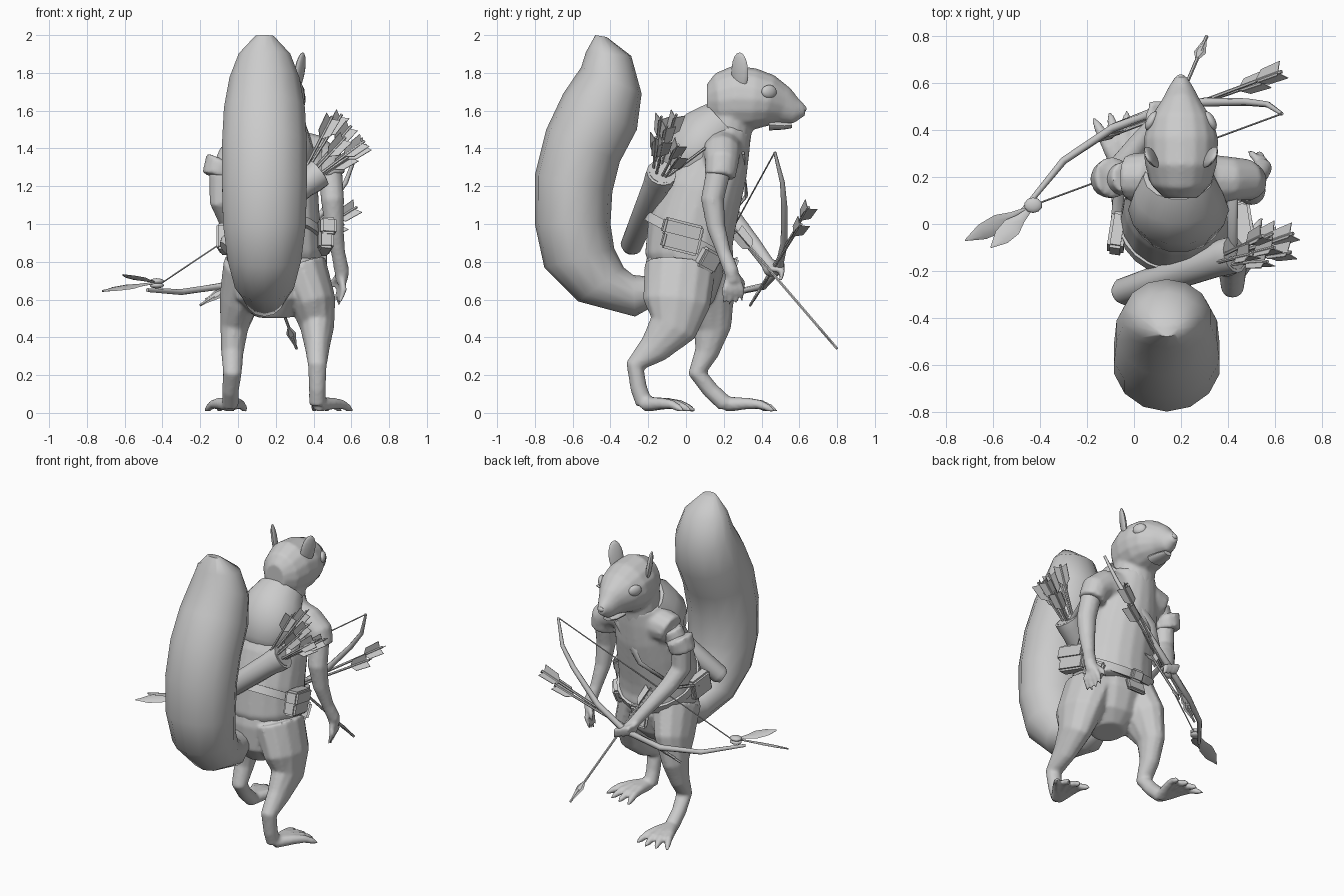
import bpy, bmesh, math
from mathutils import Vector, Matrix

cube = bpy.data.objects.get("Cube")
if cube:
    bpy.data.objects.remove(cube)

grey = bpy.data.materials.new("plain grey")
grey.use_nodes = True
COLOUR = (0.6, 0.6, 0.6, 1)
grey.diffuse_color = COLOUR
grey.node_tree.nodes["Principled BSDF"].inputs["Base Color"].default_value = COLOUR
MID = 0.19  # centre line of the body


def finish(name, bm, angle=50, voxel=0):
    bmesh.ops.recalc_face_normals(bm, faces=bm.faces)
    me = bpy.data.meshes.new(name)
    bm.to_mesh(me)
    bm.free()
    me.materials.append(grey)
    for p in me.polygons:
        p.use_smooth = True
    me.set_sharp_from_angle(angle=math.radians(angle))
    ob = bpy.data.objects.new(name, me)
    bpy.context.collection.objects.link(ob)
    if voxel:
        rm = ob.modifiers.new("fuse", 'REMESH')
        rm.mode, rm.voxel_size, rm.use_smooth_shade = 'VOXEL', voxel, True
        sm = ob.modifiers.new("soften", 'SMOOTH')
        sm.factor, sm.iterations = 0.5, 4
    return ob


def loft(bm, rings, sides=12, caps=True):
    """Skin elliptical rings (x, y, z, half width[, half depth]) along a path."""
    pts = [Vector(r[:3]) for r in rings]
    loops = []
    for i, r in enumerate(rings):
        t = (pts[min(i + 1, len(pts) - 1)] - pts[max(i - 1, 0)]).normalized()
        ref = Vector((1, 0, 0)) if abs(t.x) < 0.9 else Vector((0, 0, 1))
        u = (ref - t * ref.dot(t)).normalized()
        v = t.cross(u)
        loops.append([bm.verts.new(pts[i] + u * r[3] * math.cos(a) + v * r[-1] * math.sin(a))
                      for a in (k * math.tau / sides for k in range(sides))])
    for a, b in zip(loops, loops[1:]):
        for k in range(sides):
            j = (k + 1) % sides
            bm.faces.new((a[k], a[j], b[j], b[k]))
    if caps:
        bm.faces.new(loops[0])
        bm.faces.new(loops[-1])


def ball(bm, centre, radii, rot=(0, 0, 0), seg=14):
    m = Matrix.Translation(centre)
    for angle, axis in zip(rot, 'XYZ'):
        m = m @ Matrix.Rotation(angle, 4, axis)
    bmesh.ops.create_uvsphere(bm, u_segments=seg, v_segments=seg // 2 + 2, radius=1,
                              matrix=m @ Matrix.Diagonal((*radii, 1)))


def box(bm, centre, size, rot):
    m = Matrix.Translation(centre)
    for angle, axis in zip(rot, 'XYZ'):
        m = m @ Matrix.Rotation(angle, 4, axis)
    r = bmesh.ops.create_cube(bm, size=1, matrix=m @ Matrix.Diagonal((*size, 1)))
    edges = list({e for v in r['verts'] for e in v.link_edges})
    bmesh.ops.bevel(bm, geom=edges, offset=0.012, segments=2, affect='EDGES')


def part(name, rings, sides=12, angle=50):
    bm = bmesh.new()
    loft(bm, rings, sides)
    return finish(name, bm, angle)


# Bare body: pelvis, neck, head, legs and arms fused into one skin
body = bmesh.new()
loft(body, [(MID, -.02, .51, .10), (MID, -.03, .6, .21, .18), (MID, -.01, .75, .25, .21), (MID, 0, .95, .2, .18)], 16)
loft(body, [(MID, .18, 1.35, .15), (MID, .22, 1.5, .135, .13), (MID, .25, 1.65, .13)], 16)
loft(body, [(.2, y, z, w, d) for y, z, w, d in (
    (.11, 1.65, .07, .09), (.17, 1.65, .13, .15), (.26, 1.665, .155, .175), (.36, 1.66, .16, .165),
    (.44, 1.65, .14, .14), (.52, 1.625, .085, .1), (.58, 1.6, .055, .07), (.63, 1.605, .024, .03))], 16)


def foot(x, y, turn):
    """Ankle at (x, y), with four clawed toes fanned about the turn angle."""
    for k in range(4):
        a = turn + (k - 1.5) * 0.27
        dx, dy = math.sin(a), math.cos(a)
        loft(body, [(x + dx * s, y + dy * s, z, r) for s, z, r in (
            (0, .045, .04), (.12, .05, .032), (.19, .045, .025), (.24, .025, .02), (.275, .008, .006))], 8)


loft(body, [(.33, -.03, .78, .14, .19), (.40, -.05, .58, .12, .18), (.42, -.07, .45, .09, .13), (.42, -.17, .34, .065, .085),
            (.42, -.27, .25, .05), (.42, -.25, .13, .045), (.42, -.22, .045, .045)])
foot(.43, -.22, .3)
loft(body, [(.06, .02, .78, .14, .19), (.01, .11, .6, .11, .16), (-.02, .14, .45, .075, .1), (-.03, .11, .32, .06, .065),
            (-.03, .06, .21, .05), (-.04, .13, .12, .045), (-.04, .21, .045, .045)])
foot(-.045, .21, -.08)
loft(body, [(.42, .19, 1.38, .07), (.49, .17, 1.27, .065), (.50, .14, 1.13, .062), (.51, .16, .98, .05),
            (.53, .2, .85, .038), (.55, .24, .75, .04), (.55, .25, .69, .03)])
for k in range(4):
    loft(body, [(.55, .225 + .015 * k, .72, .018), (.56 - .008 * k, .205 + .03 * k, .65, .018),
                (.54 - .008 * k, .2 + .032 * k, .57 + .01 * abs(k - 1), .007)], 8)
loft(body, [(.54, .26, .74, .018), (.50, .3, .69, .016), (.49, .31, .65, .008)], 8)
loft(body, [(-.03, .2, 1.38, .07), (-.09, .18, 1.25, .065), (-.09, .18, 1.12, .062), (-.05, .25, 1.02, .055),
            (.03, .36, .89, .042), (.1, .44, .78, .036)])
ball(body, (.1, .45, .765), (.045, .045, .045))
for k in range(4):
    loft(body, [(.06 + .03 * k, .44, .8 - .012 * k, .016), (.08 + .03 * k, .515, .79 - .012 * k, .017),
                (.09 + .03 * k, .5, .73 - .01 * k, .012)], 8)
finish("body", body, voxel=.011)

# Ears, eyes, nose and lip
for side, label in ((1, "right"), (-1, "left")):
    bm = bmesh.new()
    ball(bm, (.2 + side * .125, .285, 1.805), (.018, .05, .105), (0, side * .18, -side * .5))
    finish(label + "_ear", bm)
    bm = bmesh.new()
    ball(bm, (.2 + side * .125, .44, 1.70), (.022, .045, .036), (0, 0, side * .5))
    finish(label + "_eye", bm)
bm = bmesh.new()
ball(bm, (.2, .622, 1.61), (.022, .016, .018))
finish("nose", bm)
part("lower_lip", [(.2, .44, 1.525, .06, .03), (.2, .52, 1.52, .05, .02), (.2, .56, 1.522, .03, .014)])

# Bushy tail: each ring spans an inner and an outer point in the middle plane
tail = bmesh.new()
spans = [(-.18, .72, -.18, .56, .08), (-.28, .73, -.27, .51, .11), (-.33, .77, -.57, .59, .16), (-.38, .87, -.75, .77, .2),
         (-.40, 1.0, -.80, 1.0, .225), (-.39, 1.17, -.80, 1.26, .23), (-.35, 1.33, -.74, 1.5, .23),
         (-.26, 1.5, -.65, 1.69, .22), (-.235, 1.69, -.555, 1.83, .19), (-.29, 1.89, -.53, 1.91, .14),
         (-.42, 1.99, -.48, 2.0, .05)]
loops = []
for iy, iz, oy, oz, w in spans:
    c, h = Vector((.14, (iy + oy) / 2, (iz + oz) / 2)), Vector((0, (iy - oy) / 2, (iz - oz) / 2))
    loops.append([tail.verts.new(c + h * math.cos(a) + Vector((w, 0, 0)) * math.sin(a))
                  for a in (k * math.tau / 14 for k in range(14))])
for a, b in zip(loops, loops[1:]):
    for k in range(14):
        tail.faces.new((a[k], a[k - 1], b[k - 1], b[k]))
tail.faces.new(loops[0])
tail.faces.new(loops[-1])
finish("tail", tail, 60)

# Shirt with short sleeves
shirt = bmesh.new()
loft(shirt, [(MID, y, z, w, d) for y, z, w, d in (
    (.05, .75, .245, .215), (.015, .86, .255, .235), (.03, 1.0, .245, .235), (.08, 1.18, .235, .225),
    (.14, 1.33, .21, .2), (.2, 1.45, .17, .15), (.22, 1.52, .14, .13))], 18)
for s, y in ((1, .19), (-1, .2)):
    loft(shirt, [(MID + s * .12, y, 1.39, .11), (MID + s * .22, y, 1.375, .098), (MID + s * .28, y, 1.33, .09),
                 (MID + s * .3, y - .01, 1.25, .083)])
finish("shirt", shirt, voxel=.013)

# Hood lying on the back, and collar
bm = bmesh.new()
loft(bm, [(MID, .2, 1.535, .15, .14), (MID, .13, 1.47, .19, .175), (MID, .06, 1.38, .215, .18),
          (MID, -.01, 1.27, .17, .13), (MID, -.05, 1.2, .07, .05)], 14)
finish("hood", bm, 60)

# Tilted belt and its fittings
tilt = Matrix.Translation((MID, .02, .92)) @ Matrix.Rotation(-.5, 4, 'X')
bm = bmesh.new()
loft(bm, [(0, 0, z, .262 + d, .267 + d) for z, d in ((-.025, -.02), (-.025, 0), (.025, 0), (.025, -.02))], 24)
bm.transform(tilt)
finish("belt", bm)
bm = bmesh.new()
box(bm, (MID, .255, .79), (.09, .035, .075), (-.4, 0, 0))
finish("buckle", bm)
for name, c, size, rot in (("side_pouch", (.455, -.02, .93), (.08, .2, .16), (-.25, 0, .15)),
                           ("side_pouch_flap", (.465, -.02, .97), (.085, .21, .09), (-.25, 0, .15)),
                           ("small_pouch", (.42, .12, .81), (.06, .12, .11), (-.5, 0, .6)),
                           ("left_pouch", (-.07, -.04, .92), (.07, .16, .14), (-.25, 0, -.15)),
                           ("front_flap", (MID, .24, .72), (.14, .03, .09), (.3, 0, 0))):
    bm = bmesh.new()
    box(bm, c, size, rot)
    finish(name, bm)


def arrow(name, tail_end, tip, head=True):
    a, b = Vector(tail_end), Vector(tip)
    t = (b - a).normalized()
    bm = bmesh.new()
    loft(bm, [(*a, .008), (*b, .008)], 6)
    if head:
        loft(bm, [(*(b - t * s), w, .008 if w > .01 else w) for s, w in ((.15, .009), (.11, .026), (.0, .002))], 6)
    u = t.orthogonal().normalized()
    for k in range(3):
        d = Matrix.Rotation(k * math.tau / 3, 3, t) @ u
        thick = t.cross(d) * .002
        outline = [a + t * .02, a + d * .048, a + t * .1 + d * .042, a + t * .14]
        v = [bm.verts.new(p + thick * s) for s in (-1, 1) for p in outline]
        for f in ((0, 1, 2, 3), (7, 6, 5, 4), (0, 4, 5, 1), (1, 5, 6, 2), (2, 6, 7, 3), (3, 7, 4, 0)):
            bm.faces.new([v[i] for i in f])
    finish(name, bm, 30)


# Quiver slung across the back, open at the top
part("quiver", [(-.07, -.3, .87, .04), (-.05, -.29, .885, .058), (.35, -.155, 1.21, .072), (.39, -.14, 1.24, .08),
                (.43, -.13, 1.27, .08), (.43, -.13, 1.27, .066), (.40, -.14, 1.245, .062)], 14, 40)
for i, end in enumerate(((.5, -.13, 1.57), (.55, -.05, 1.58), (.6, -.1, 1.52), (.68, -.04, 1.42),
                         (.67, -.12, 1.44), (.57, -.16, 1.46), (.61, -.03, 1.36))):
    arrow("quiver_arrow_%d" % (i + 1), end, (.28, -.18, 1.15), False)

# Strap over the chest holding the quiver
part("quiver_strap", [(.42, -.1, 1.25, .02, .008), (.42, .1, 1.4, .025, .008), (.3, .3, 1.38, .025, .008),
                      (.12, .32, 1.15, .025, .008), (-.06, .18, .98, .025, .008), (-.08, -.05, .92, .025, .008)], 6)

# Bow, string, binding and feathers
low, high = (-.48, .05, .65), (.63, .47, 1.38)
part("bow", [(*low, .010), (-.3, .27, .64, .016), (-.09, .41, .67, .019), (.12, .49, .76, .022), (.3, .52, .9, .019),
             (.48, .52, 1.1, .016), (.57, .51, 1.22, .013), (*high, .008)], 8)
part("bow_string", [(-.43, .08, .67, .004), (*high, .004)], 5)
bm = bmesh.new()
for dz in (0, .022):
    ball(bm, (-.43, .08, .675 + dz), (.04, .034, .016), seg=10)
finish("bow_binding", bm)
for i, tip in enumerate(((-.72, -.07, .645), (-.61, -.1, .73))):
    a, b = Vector((-.43, .075, .69)), Vector(tip)
    part("bow_feather_%d" % (i + 1), [(*a.lerp(b, f), w, .005) for f, w in
                                     ((0, .006), (.3, .022), (.5, .042), (.75, .036), (1, .003))], 6)

# Arrows gripped with the bow
arrow("held_arrow_down", (.08, .26, .97), (.31, .8, .34))
arrow("held_arrow_upper", (.63, .65, 1.09), (-.2, .34, .57))
arrow("held_arrow_lower", (.56, .61, 1.0), (-.17, .36, .6))
